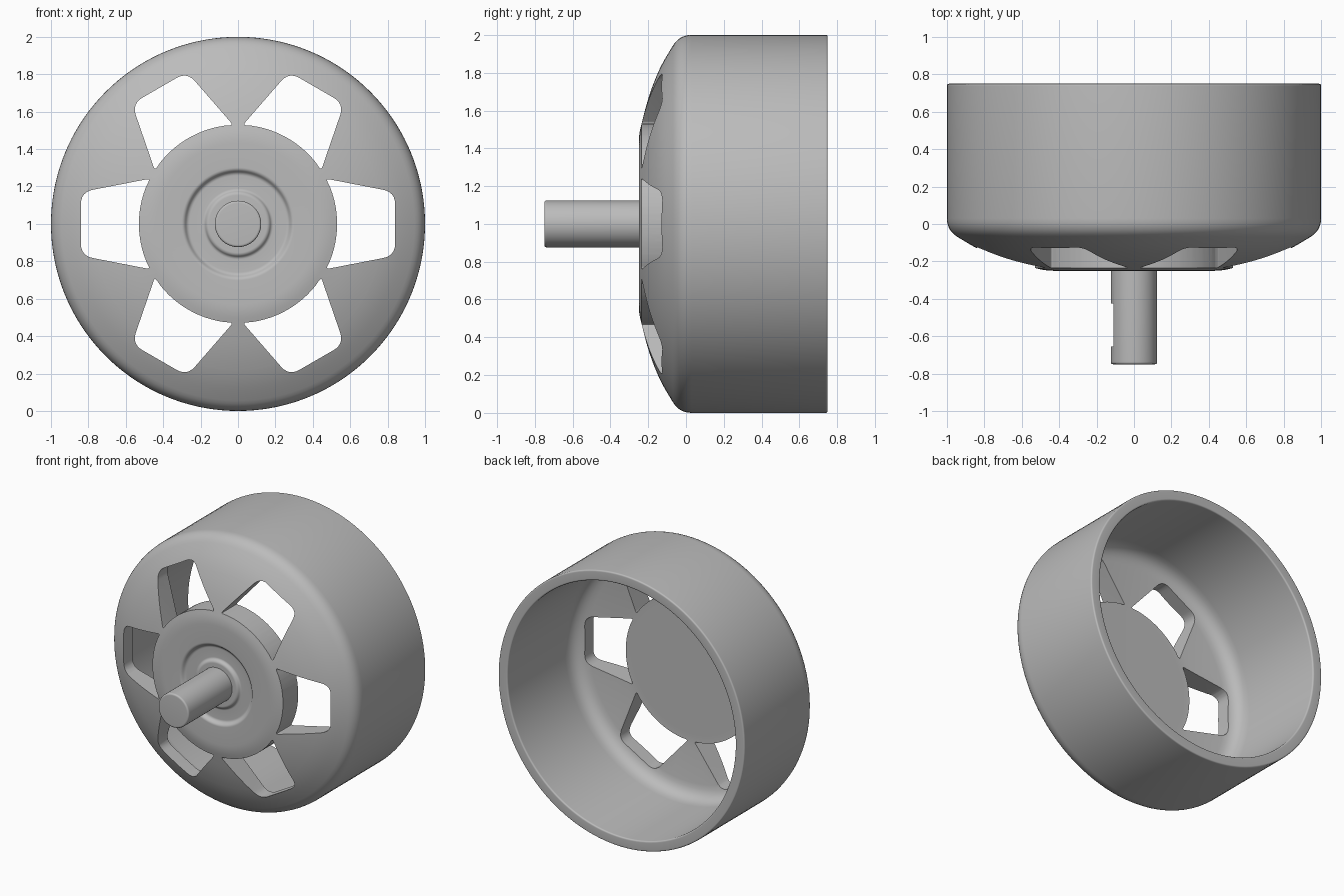
import bpy, bmesh, math
from mathutils import Vector, Matrix

if "Cube" in bpy.data.objects:
    bpy.data.objects.remove(bpy.data.objects["Cube"])

steel = bpy.data.materials.new("grey_metal")
steel.diffuse_color = (0.5, 0.5, 0.5, 1)
steel.use_nodes = True
steel.node_tree.nodes["Principled BSDF"].inputs["Base Color"].default_value = steel.diffuse_color


def rounded(points, closed=False, n=6):
    """Fillet a 2D polyline; each point is (a, b, cut_back_length)."""
    out, count = [], len(points)
    for i, (a, b, r) in enumerate(points):
        p = Vector((a, b))
        if r == 0 or (not closed and i in (0, count - 1)):
            out.append(p)
            continue
        q0, q1 = Vector(points[i - 1][:2]), Vector(points[(i + 1) % count][:2])
        s, e = p + (q0 - p).normalized() * r, p + (q1 - p).normalized() * r
        for k in range(n + 1):
            t = k / n
            out.append(s * (1 - t) ** 2 + p * 2 * t * (1 - t) + e * t * t)
    return out


def finish(bm, name):
    bmesh.ops.remove_doubles(bm, verts=bm.verts, dist=1e-5)
    bmesh.ops.recalc_face_normals(bm, faces=bm.faces)
    mesh = bpy.data.meshes.new(name)
    bm.to_mesh(mesh)
    bm.free()
    mesh.materials.append(steel)
    ob = bpy.data.objects.new(name, mesh)
    bpy.context.collection.objects.link(ob)
    return ob


def lathe(name, profile, steps):
    """Revolve (radius, y) points around the y axis at z = 1."""
    bm = bmesh.new()
    vs = [bm.verts.new((p.x, p.y, 1)) for p in profile]
    es = [bm.edges.new(pair) for pair in zip(vs, vs[1:])]
    bmesh.ops.spin(bm, geom=vs + es, cent=(0, 0, 1), axis=(0, 1, 0),
                   angle=math.tau, steps=steps, use_duplicate=False)
    return finish(bm, name)


def cut(ob, cutter):
    cutter.hide_render = True
    cutter.hide_set(True)
    mod = ob.modifiers.new("cut", 'BOOLEAN')
    mod.operation, mod.solver, mod.object = 'DIFFERENCE', 'EXACT', cutter


def smooth(ob):
    bpy.ops.object.select_all(action='DESELECT')
    ob.select_set(True)
    bpy.context.view_layer.objects.active = ob
    for mod in list(ob.modifiers):
        bpy.ops.object.modifier_apply(modifier=mod.name)
    bpy.ops.object.shade_smooth_by_angle(angle=math.radians(32))


# Drum: ringed hub face, domed front, cylindrical wall, open back
drum = lathe("drum", rounded([
    (0, -0.245, 0), (0.165, -0.245, 0.012), (0.18, -0.225, 0.01),
    (0.27, -0.225, 0.012), (0.29, -0.25, 0.012), (0.47, -0.25, 0.04),
    (0.69, -0.195, 0.1), (0.84, -0.132, 0.06), (1.0, -0.035, 0.065),
    (1.0, 0.75, 0.012), (0.925, 0.75, 0.012),
    (0.925, -0.02, 0.11), (0.53, -0.06, 0.05), (0, -0.06, 0)]), 144)

# Six keystone windows with a curved inner edge following the hub
outline = [(0.84, -0.17, 0.065), (0.84, 0.17, 0.065), (0.47, 0.242, 0.02)]
outline += [(0.53 * math.cos(math.radians(a)), 0.53 * math.sin(math.radians(a)), 0)
            for a in range(22, -23, -4)]
outline += [(0.47, -0.242, 0.02)]
bm = bmesh.new()
for k in range(6):
    turn = Matrix.Rotation(math.radians(60 * k), 3, 'Y')
    face = bm.faces.new([bm.verts.new(turn @ Vector((p.x, -0.4, p.y)) + Vector((0, 0, 1)))
                         for p in rounded(outline, closed=True)])
    ext = bmesh.ops.extrude_face_region(bm, geom=[face], use_keep_orig=True)
    bmesh.ops.translate(bm, vec=(0, 0.7, 0),
                        verts=[g for g in ext["geom"] if isinstance(g, bmesh.types.BMVert)])
cut(drum, finish(bm, "window_cutter"))
smooth(drum)

# Shaft with a chamfered tip and a shallow flat on one side
shaft = lathe("shaft", rounded([
    (0, -0.75, 0), (0.124, -0.75, 0.014), (0.124, -0.235, 0), (0, -0.235, 0)]), 64)
bm = bmesh.new()
bmesh.ops.create_cube(bm, size=1, matrix=Matrix.Translation((-0.16, -0.54, 1))
                      @ Matrix.Diagonal((0.1, 0.23, 0.4, 1)))
cut(shaft, finish(bm, "flat_cutter"))
smooth(shaft)
